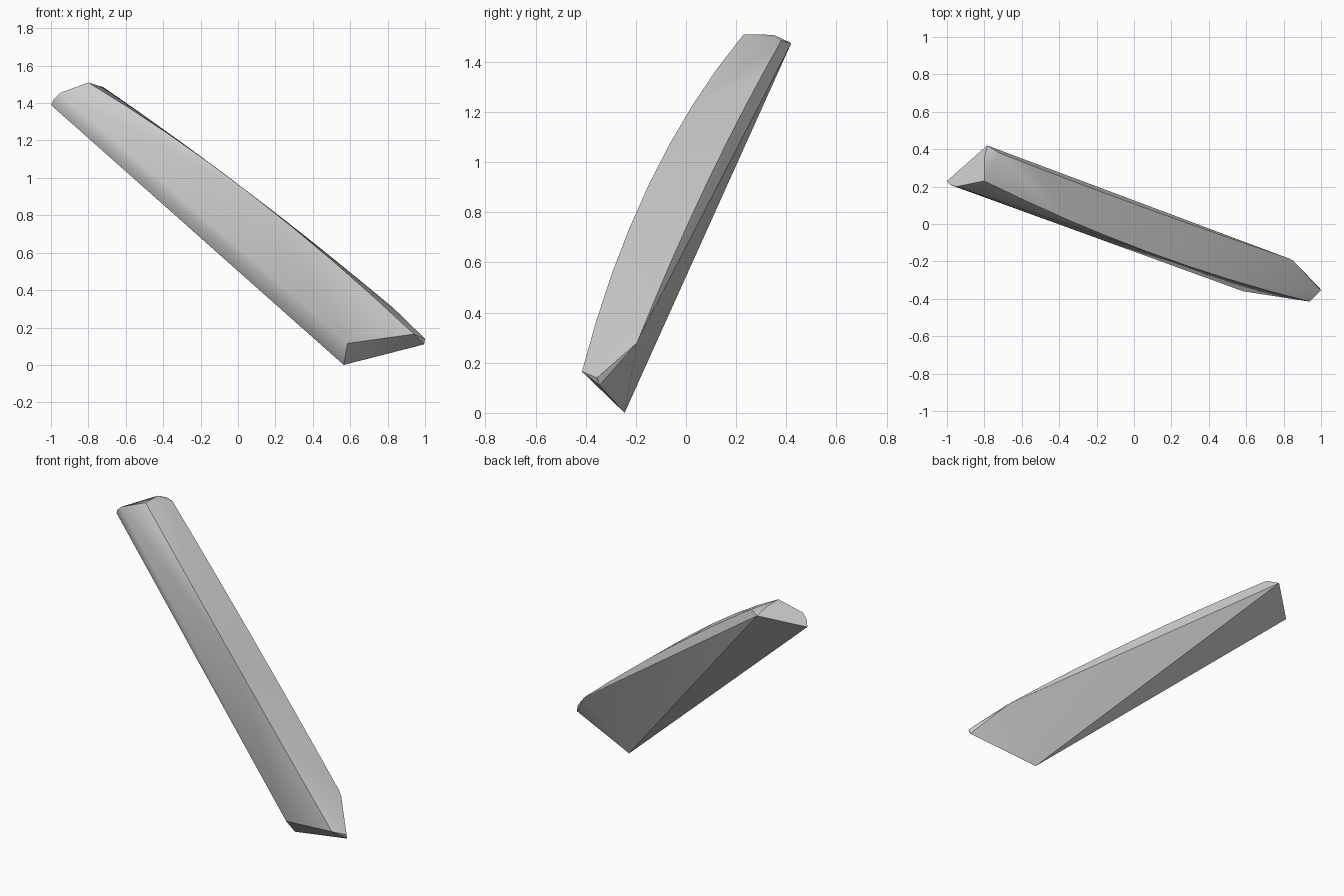
import bpy
import bmesh
import math
from mathutils import Vector

default_cube = bpy.data.objects.get("Cube")
if default_cube:
    bpy.data.objects.remove(default_cube, do_unlink=True)


def make_material(name, colour):
    material = bpy.data.materials.new(name)
    material.use_nodes = True
    material.diffuse_color = colour
    shader = material.node_tree.nodes["Principled BSDF"]
    shader.inputs["Base Color"].default_value = colour
    return material


def bowed_edge(start, end, bulge, steps=8):
    """Points from start to end, pushed out along a parabola by bulge."""
    start, end, bulge = Vector(start), Vector(end), Vector(bulge)
    points = []
    for step in range(steps + 1):
        t = step / steps
        points.append(start.lerp(end, t) + bulge * (4 * t * (1 - t)))
    return points


def convex_solid(name, points, material):
    """Wrap a closed convex skin round the given outline points."""
    mesh = bpy.data.meshes.new(name)
    bm = bmesh.new()
    for point in points:
        bm.verts.new(point)
    bmesh.ops.convex_hull(bm, input=bm.verts)
    loose = [v for v in bm.verts if not v.link_faces]
    bmesh.ops.delete(bm, geom=loose, context='VERTS')
    bmesh.ops.recalc_face_normals(bm, faces=bm.faces)
    bm.to_mesh(mesh)
    bm.free()
    solid = bpy.data.objects.new(name, mesh)
    bpy.context.collection.objects.link(solid)
    mesh.materials.append(material)
    bpy.ops.object.select_all(action='DESELECT')
    solid.select_set(True)
    bpy.context.view_layer.objects.active = solid
    bpy.ops.object.shade_smooth_by_angle(angle=math.radians(30))
    return solid


# Long bowed ridge along the outer side, and the shallower back shoulder
ridge = bowed_edge((-0.80, 0.23, 1.51), (0.94, -0.415, 0.165), (0, -0.055, 0.075))
shoulder = bowed_edge((-0.72, 0.38, 1.485), (0.83, -0.185, 0.305), (0, -0.01, 0.03))

# Corners of the upper cut end
upper_end = [
    (-1.0, 0.23, 1.39),
    (-0.985, 0.21, 1.42),
    (-0.95, 0.20, 1.455),
    (-0.80, 0.35, 1.508),
    (-0.785, 0.42, 1.475),
]

# Corners of the lower cut end
lower_end = [
    (0.565, -0.245, 0.0),
    (0.585, -0.36, 0.115),
    (1.0, -0.355, 0.14),
    (0.995, -0.345, 0.11),
    (0.85, -0.195, 0.28),
]

grey = make_material("plain grey", (0.6, 0.6, 0.6, 1.0))
convex_solid("splinter_body", ridge + shoulder + upper_end + lower_end, grey)
